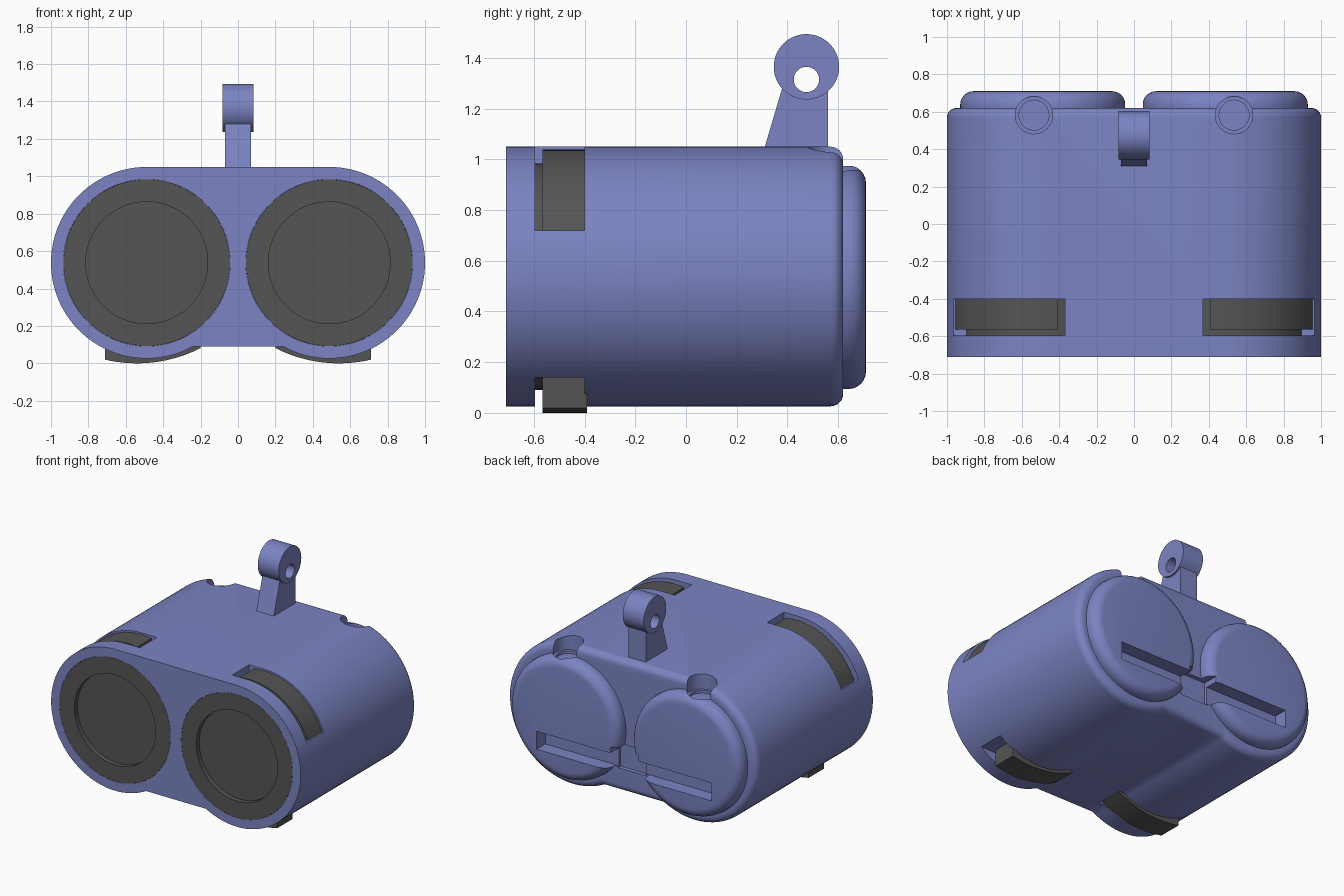
import bpy, bmesh, math
from mathutils import Vector

if "Cube" in bpy.data.objects:
    bpy.data.objects.remove(bpy.data.objects["Cube"])


def material(name, rgb):
    m = bpy.data.materials.new(name)
    m.diffuse_color = (*rgb, 1)
    m.use_nodes = True
    m.node_tree.nodes["Principled BSDF"].inputs["Base Color"].default_value = m.diffuse_color
    return m


BLUE = material("blue_shell", (0.2, 0.23, 0.54))
DARK = material("dark_grey", (0.09, 0.09, 0.09))
CX, CZ, R = 0.488, 0.538, 0.512      # barrel centre and radius
FRONT = -0.71


def arc(cx, cy, r, a0, a1, n):
    return [(cx + r * math.cos(a0 + (a1 - a0) * i / n),
             cy + r * math.sin(a0 + (a1 - a0) * i / n)) for i in range(n + 1)]


def circle(cx, cy, r, n=64):
    return arc(cx, cy, r, 0, 2 * math.pi, n)[:-1]


def prism(name, pts, axis, lo, hi, mat=BLUE, bevel=0):
    """Extrude a 2D outline along an axis; bevel rounds the 'hi' rim."""
    place = {'X': lambda p, d: (d, p[0], p[1]),
             'Y': lambda p, d: (p[0], d, p[1]),
             'Z': lambda p, d: (p[0], p[1], d)}[axis]
    bm = bmesh.new()
    a = [bm.verts.new(place(p, lo)) for p in pts]
    b = [bm.verts.new(place(p, hi)) for p in pts]
    n = len(pts)
    bm.faces.new(a)
    end = bm.faces.new(b)
    for i in range(n):
        j = (i + 1) % n
        bm.faces.new((a[i], a[j], b[j], b[i]))
    bmesh.ops.recalc_face_normals(bm, faces=bm.faces[:])
    if bevel:
        bmesh.ops.bevel(bm, geom=end.edges[:], offset=bevel, segments=6,
                        profile=0.5, affect='EDGES')
    me = bpy.data.meshes.new(name)
    bm.to_mesh(me)
    bm.free()
    me.materials.append(mat)
    ob = bpy.data.objects.new(name, me)
    bpy.context.collection.objects.link(ob)
    return ob


def box(x0, x1, y0, y1, z0, z1):
    return prism("cutter", [(x0, z0), (x1, z0), (x1, z1), (x0, z1)], 'Y', y0, y1)


def boolean(ob, tools, op='DIFFERENCE'):
    """Apply boolean operations and remove the tools."""
    bpy.context.view_layer.objects.active = ob
    for t in tools:
        m = ob.modifiers.new("bool", 'BOOLEAN')
        m.operation, m.solver, m.object = op, 'EXACT', t
        bpy.ops.object.modifier_apply(modifier=m.name)
    for t in tools:
        bpy.data.objects.remove(t)


def flip(pts, s):
    return [(s * x, y) for x, y in pts]


# Shell: double-barrel outline with a shallow flat underneath
start = -math.pi + math.asin((CZ - 0.09) / R)
half = arc(CX, CZ, R, start, math.pi / 2, 56)
shell = prism("shell", half + flip(half[::-1], -1), 'Y', FRONT, 0.62, bevel=0.05)

# Rounded rear caps joined to the shell
boolean(shell, [prism("cap", circle(s * CX, 0.535, 0.441, 80), 'Y', 0.5, 0.71, bevel=0.07)
                for s in (-1, 1)], 'UNION')

# Openings: lens bores, dial windows, foot windows, rear button wells, rear slot
cuts = []
for s in (-1, 1):
    cuts += [prism("bore", circle(s * CX, CZ, 0.446, 80), 'Y', -0.8, -0.38),
             box(s * 0.37, s * 1.15, -0.595, -0.40, 0.72, 1.2),
             box(s * 0.20, s * 0.90, -0.595, -0.40, -0.1, 0.14),
             prism("well", circle(s * 0.535, 0.582, 0.10, 40), 'Z', 0.94, 1.2),
             prism("well_floor", circle(s * 0.535, 0.582, 0.08, 40), 'Z', 0.92, 1.1)]
cuts += [box(-0.70, 0.70, 0.61, 0.9, 0.27, 0.40),
         box(-0.11, 0.11, 0.59, 0.9, 0.26, 0.44)]
boolean(shell, cuts)
smooth = [shell]

for s, side in ((-1, "left"), (1, "right")):
    # Lens barrel with recessed glass
    lens = prism("lens_" + side, circle(s * CX, CZ, 0.445, 80), 'Y', FRONT, -0.39, DARK)
    boolean(lens, [prism("recess", circle(s * CX, CZ, 0.326, 64), 'Y', -0.8, FRONT + 0.035, DARK)])

    # Focus dial segment seen through the upper window
    a0, a1 = math.asin((0.72 - CZ) / 0.5), math.acos((0.41 - CX) / 0.5)
    ring = arc(CX, CZ, 0.5, a0, a1, 24) + arc(CX, CZ, 0.42, a1, a0, 24)
    dial = prism("dial_" + side, flip(ring, s), 'Y', -0.565, -0.395, DARK)

    # Curved foot under the barrel
    f0 = -math.pi / 2 - math.asin(0.34 / 0.75)
    f1 = -math.pi / 2 + math.asin(0.17 / 0.75)
    sole = arc(0.54, 0.75, 0.75, f0, f1, 16) + [(0.71, 0.14), (0.2, 0.14)]
    foot = prism("foot_" + side, flip(sole, s), 'Y', -0.565, -0.39, DARK)
    smooth += [lens, dial, foot]

# Strap post and eyelet
post = prism("strap_post", [(0.305, 1.03), (0.56, 1.03), (0.56, 1.30), (0.385, 1.30)],
             'X', -0.07, 0.07)
eyelet = prism("strap_eyelet", circle(0.475, 1.365, 0.129, 56), 'X', -0.084, 0.084)
boolean(eyelet, [post], 'UNION')
boolean(eyelet, [prism("hole", circle(0.475, 1.315, 0.05, 32), 'X', -0.2, 0.2)])
smooth.append(eyelet)

bpy.ops.object.select_all(action='DESELECT')
for ob in smooth:
    ob.select_set(True)
bpy.context.view_layer.objects.active = shell
bpy.ops.object.shade_smooth_by_angle(angle=math.radians(30))
